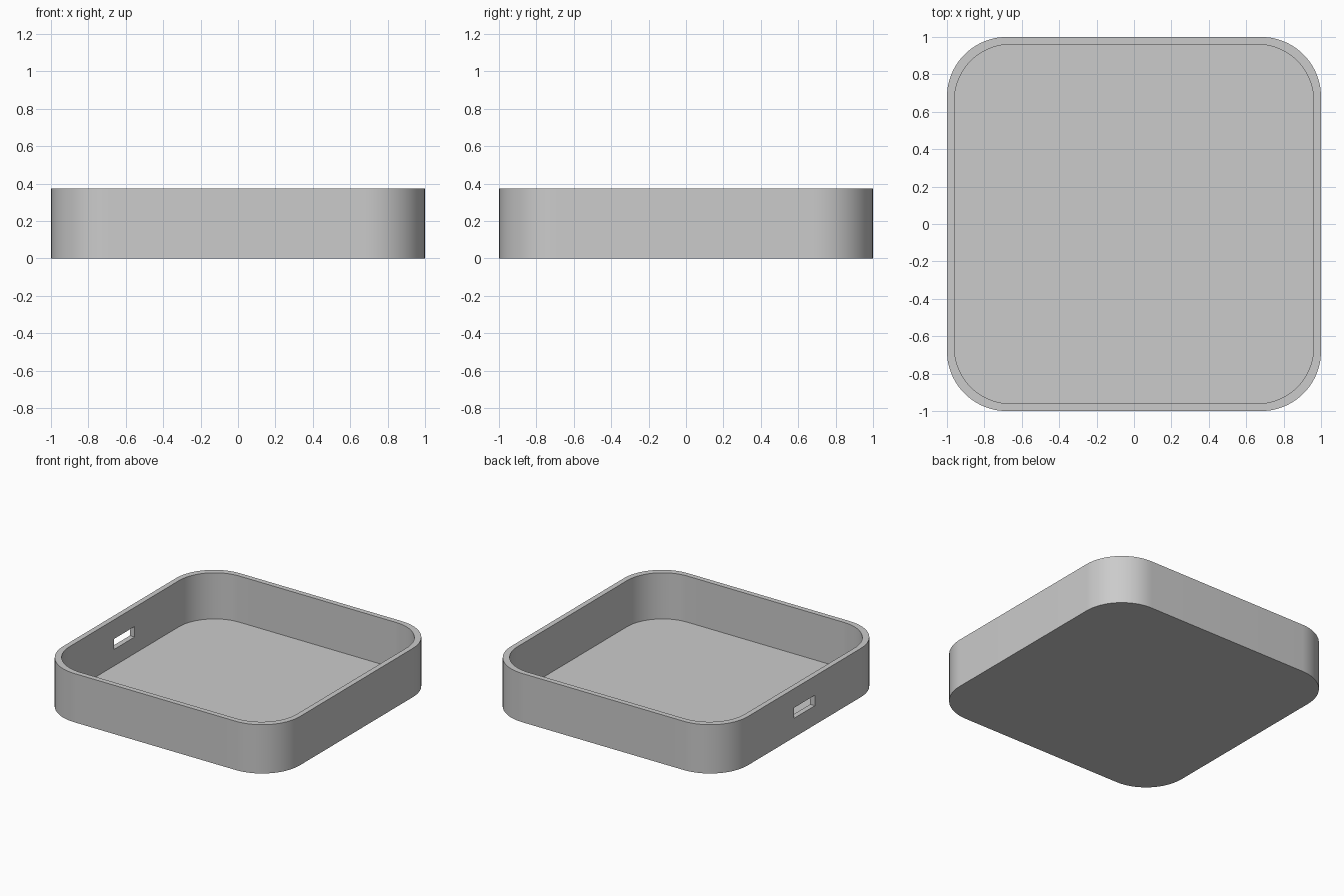
import bpy
import bmesh
from math import cos, sin, pi, radians

HEIGHT = 0.372
FLOOR = 0.02
WALL = 0.04
OUTER_RADIUS = 0.32
INNER_RADIUS = 0.30
STEPS = 20

default = bpy.data.objects.get("Cube")
if default:
    bpy.data.objects.remove(default, do_unlink=True)

grey = bpy.data.materials.new("plain grey")
grey.use_nodes = True
colour = (0.6, 0.6, 0.6, 1)
grey.diffuse_color = colour
grey.node_tree.nodes["Principled BSDF"].inputs["Base Color"].default_value = colour


def add_object(name, bm):
    bmesh.ops.recalc_face_normals(bm, faces=bm.faces)
    mesh = bpy.data.meshes.new(name)
    bm.to_mesh(mesh)
    bm.free()
    mesh.materials.append(grey)
    obj = bpy.data.objects.new(name, mesh)
    bpy.context.collection.objects.link(obj)
    return obj


def rounded_square(bm, half, radius, z):
    """Ring of vertices around a square with rounded corners."""
    ring = []
    c = half - radius
    for corner, (sx, sy) in enumerate([(1, 1), (-1, 1), (-1, -1), (1, -1)]):
        for i in range(STEPS + 1):
            a = (corner + i / STEPS) * pi / 2
            ring.append(bm.verts.new((sx * c + radius * cos(a), sy * c + radius * sin(a), z)))
    return ring


# Open tray: outer wall, rim, inner wall and floor
bm = bmesh.new()
inner = 1 - WALL
rings = [
    rounded_square(bm, 1, OUTER_RADIUS, 0),
    rounded_square(bm, 1, OUTER_RADIUS, HEIGHT),
    rounded_square(bm, inner, INNER_RADIUS, HEIGHT),
    rounded_square(bm, inner, INNER_RADIUS, FLOOR),
]
for low, high in zip(rings, rings[1:]):
    for i in range(len(low)):
        j = (i + 1) % len(low)
        bm.faces.new((low[i], low[j], high[j], high[i]))
bm.faces.new(rings[0])
bm.faces.new(rings[-1])
tray = add_object("tray", bm)

# Cable slot through the middle of the right wall
bm = bmesh.new()
bmesh.ops.create_cube(bm, size=1)
bmesh.ops.scale(bm, verts=bm.verts, vec=(0.2, 0.25, 0.08))
bmesh.ops.translate(bm, verts=bm.verts, vec=(-1, 0, HEIGHT / 2))
cutter = add_object("slot_cutter", bm)
cutter.hide_render = True

slot = tray.modifiers.new("slot", "BOOLEAN")
slot.operation = "DIFFERENCE"
slot.solver = "EXACT"
slot.object = cutter

bpy.ops.object.select_all(action="DESELECT")
tray.select_set(True)
bpy.context.view_layer.objects.active = tray
bpy.ops.object.modifier_apply(modifier=slot.name)
bpy.data.objects.remove(cutter, do_unlink=True)
bpy.ops.object.shade_smooth_by_angle(angle=radians(30))
